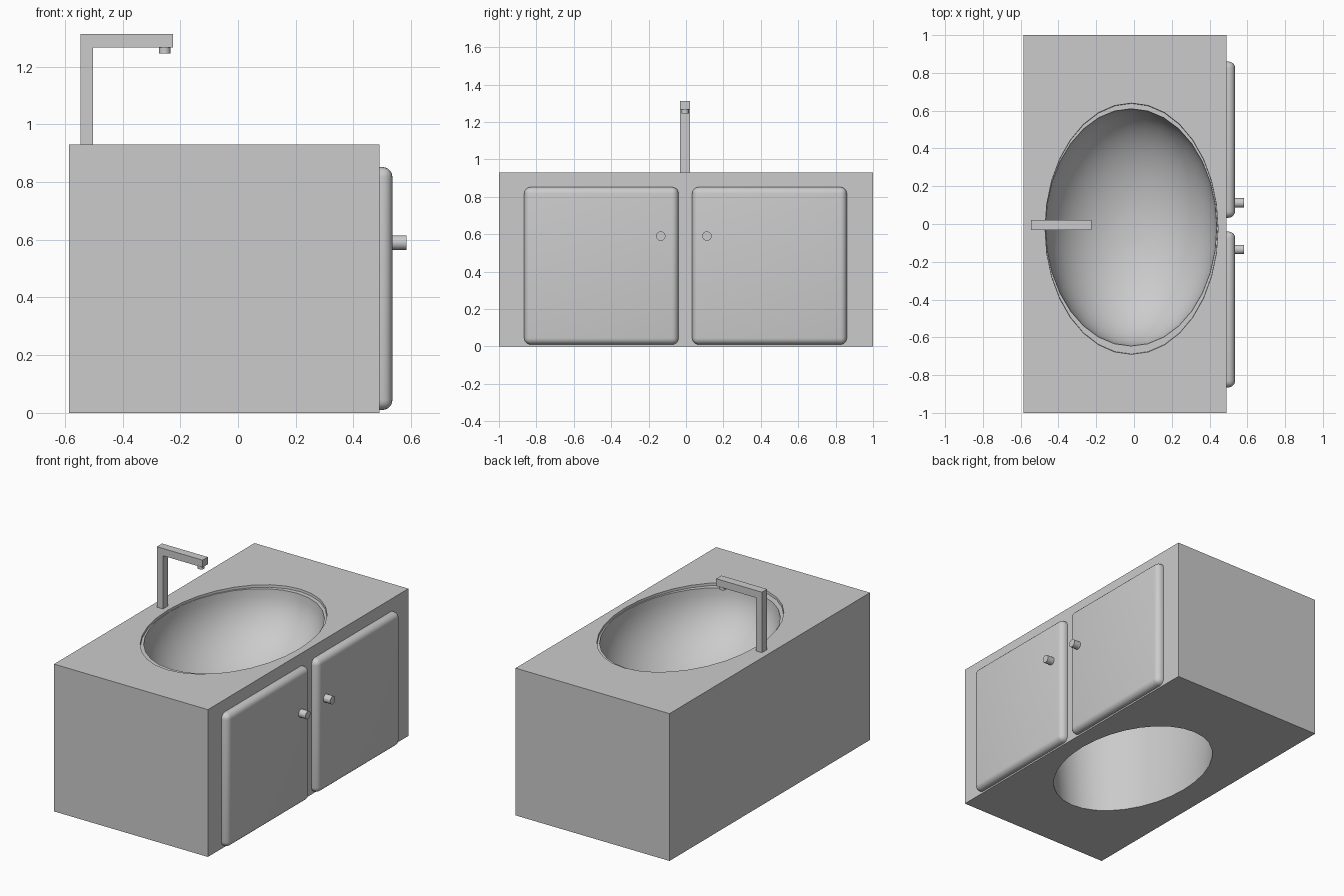
import bpy, bmesh, math
from mathutils import Matrix, Vector

if "Cube" in bpy.data.objects:
    bpy.data.objects.remove(bpy.data.objects["Cube"])

SEG = 32
TOP = 0.93
HOLE = (-0.013, -0.025)


def finish(name, bm, bevel=0.0, smooth=True):
    bmesh.ops.recalc_face_normals(bm, faces=bm.faces[:])
    me = bpy.data.meshes.new(name)
    bm.to_mesh(me)
    bm.free()
    ob = bpy.data.objects.new(name, me)
    bpy.context.collection.objects.link(ob)
    if bevel:
        m = ob.modifiers.new("bevel", 'BEVEL')
        m.width, m.segments = bevel, 5
        apply(ob, m)
    if smooth:
        shade(ob)
    return ob


def select(ob):
    bpy.ops.object.select_all(action='DESELECT')
    ob.select_set(True)
    bpy.context.view_layer.objects.active = ob


def apply(ob, mod):
    select(ob)
    bpy.ops.object.modifier_apply(modifier=mod.name)


def shade(ob):
    select(ob)
    bpy.ops.object.shade_smooth_by_angle(angle=math.radians(30))


def box(name, lo, hi, bevel=0.0):
    lo, hi = Vector(lo), Vector(hi)
    bm = bmesh.new()
    bmesh.ops.create_cube(bm, size=1, matrix=Matrix.Translation((lo + hi) / 2)
                          @ Matrix.Diagonal((*(hi - lo), 1)))
    return finish(name, bm, bevel, smooth=bevel > 0)


def cylinder(name, centre, radius, depth, axis='Z'):
    rot = Matrix.Rotation(math.pi / 2, 4, 'Y') if axis == 'X' else Matrix()
    bm = bmesh.new()
    bmesh.ops.create_cone(bm, cap_ends=True, segments=SEG, radius1=radius, radius2=radius,
                          depth=depth, matrix=Matrix.Translation(centre) @ rot)
    return finish(name, bm)


def loft(name, rings, cap_start=False, cap_end=False):
    """Skin a stack of ellipses given as (cx, cy, z, rx, ry)."""
    bm = bmesh.new()
    loops = []
    for cx, cy, z, rx, ry in rings:
        loops.append([bm.verts.new((cx + rx * math.cos(2 * math.pi * i / SEG),
                                    cy + ry * math.sin(2 * math.pi * i / SEG), z))
                      for i in range(SEG)])
    for a, b in zip(loops, loops[1:]):
        for i in range(SEG):
            j = (i + 1) % SEG
            bm.faces.new((a[i], a[j], b[j], b[i]))
    if cap_start:
        bm.faces.new(loops[0][::-1])
    if cap_end:
        bm.faces.new(loops[-1])
    return finish(name, bm, smooth=False)


# cabinet with a tapered oval opening running right through it
cabinet = box("cabinet", (-0.585, -1, 0), (0.49, 1, TOP))


def hole_ring(z):
    t = z / TOP
    return (*HOLE, z, 0.398 + 0.060 * t, 0.573 + 0.092 * t)


cutter = loft("opening_cutter", [hole_ring(-0.1), hole_ring(TOP + 0.1)], True, True)
cutter.hide_render = True
mod = cabinet.modifiers.new("opening", 'BOOLEAN')
mod.operation, mod.solver, mod.object = 'DIFFERENCE', 'EXACT', cutter
apply(cabinet, mod)
bpy.data.objects.remove(cutter)
shade(cabinet)

# basin: narrow flange just below the counter, then a half ellipsoid
rim_z, depth, steps = 0.915, 0.40, 14
rings = [(*HOLE, rim_z, 0.457, 0.663)]
for k in range(steps):
    a = math.pi / 2 * k / steps
    rings.append((-0.015, -0.018, rim_z - depth * math.sin(a),
                  0.453 * math.cos(a), 0.628 * math.cos(a)))
basin = loft("basin", rings, cap_end=True)
for p in basin.data.polygons:      # bowl normals face up
    if p.normal.z < 0:
        p.flip()
shade(basin)

# doors and knobs, one pair per side
for side, y0, y1, knob in (("left", -0.865, -0.04, -0.135), ("right", 0.033, 0.86, 0.112)):
    box(side + "_door", (0.43, y0, 0.01), (0.535, y1, 0.852), bevel=0.035)
    cylinder(side + "_knob", (0.557, knob, 0.59), 0.025, 0.052, 'X')

# tap: L-shaped square pipe with a small round nozzle
bm = bmesh.new()
outline = [(-0.545, TOP), (-0.502, TOP), (-0.502, 1.266), (-0.226, 1.266),
           (-0.226, 1.312), (-0.545, 1.312)]
face = bm.faces.new([bm.verts.new((x, -0.031, z)) for x, z in outline])
ext = bmesh.ops.extrude_face_region(bm, geom=[face])
bmesh.ops.translate(bm, vec=(0, 0.052, 0),
                    verts=[v for v in ext["geom"] if isinstance(v, bmesh.types.BMVert)])
finish("tap", bm, smooth=False)
cylinder("tap_nozzle", (-0.254, -0.005, 1.258), 0.02, 0.026)
